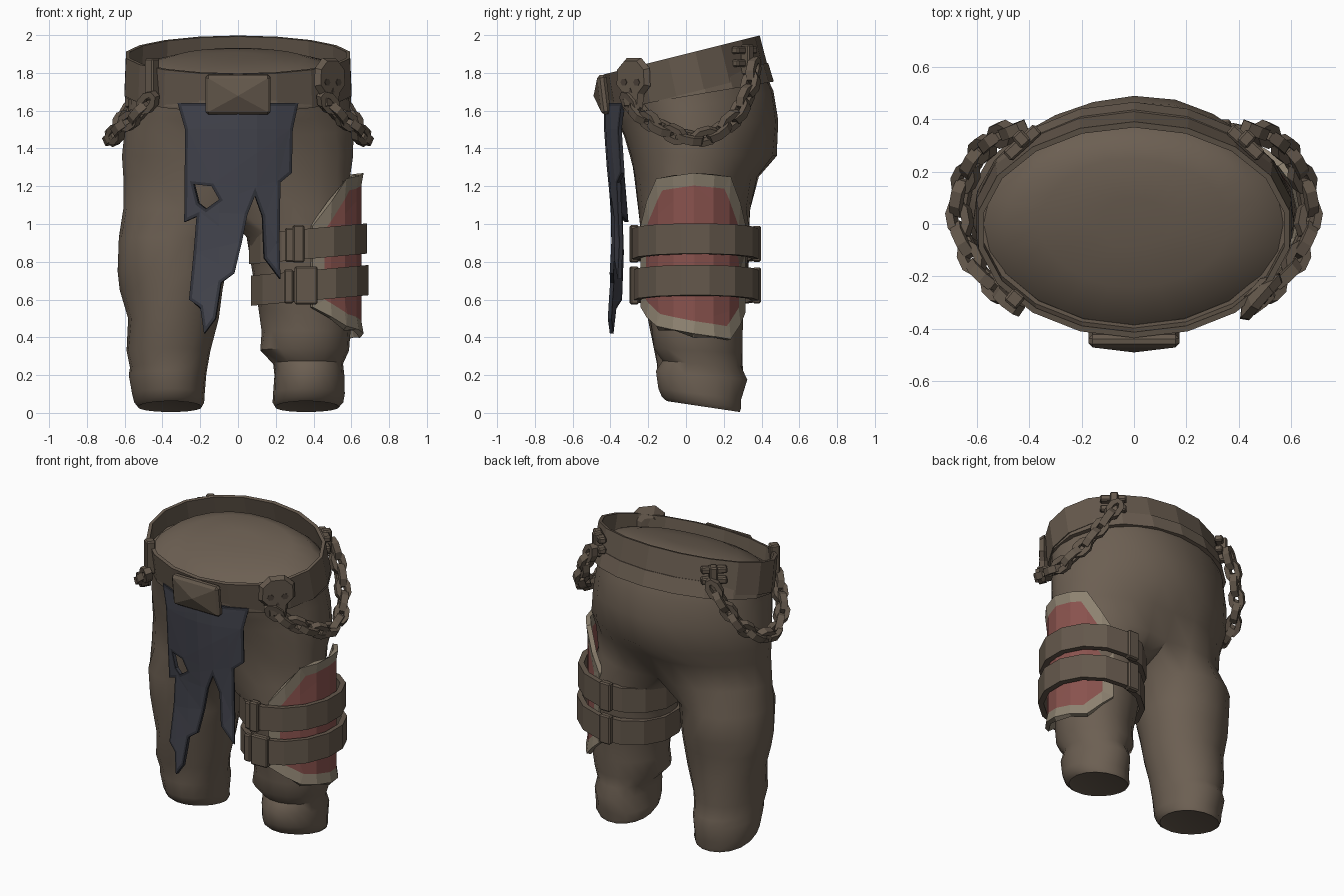
import bpy, bmesh, math
from mathutils import Vector, Matrix

if "Cube" in bpy.data.objects:
    bpy.data.objects.remove(bpy.data.objects["Cube"])

def mat(name, r, g, b):
    m = bpy.data.materials.new(name)
    m.diffuse_color = (r, g, b, 1)
    m.use_nodes = True
    m.node_tree.nodes["Principled BSDF"].inputs["Base Color"].default_value = m.diffuse_color
    return m

CLOTH = mat("brown cloth", .150, .115, .085)
LEATHER = mat("brown leather", .128, .098, .072)
DARK = mat("dark leather", .07, .052, .04)
BLUE = mat("slate cloth", .056, .058, .075)
HEM = mat("dark slate hem", .032, .034, .044)
RED = mat("faded red", .25, .085, .075)
BONE = mat("bone trim", .27, .225, .165)

def finish(name, bm, mats, smooth=None, recalc=True):
    if recalc:
        bmesh.ops.recalc_face_normals(bm, faces=bm.faces[:])
    me = bpy.data.meshes.new(name)
    bm.to_mesh(me)
    bm.free()
    for m in mats:
        me.materials.append(m)
    if smooth:
        me.shade_smooth()
        me.set_sharp_from_angle(angle=math.radians(smooth))
    ob = bpy.data.objects.new(name, me)
    bpy.context.collection.objects.link(ob)
    return ob

def bridge(bm, a, b):
    for i in range(len(a)):
        j = (i + 1) % len(a)
        bm.faces.new((a[i], a[j], b[j], b[i]))

# Closed strap: elliptical ring with a rectangular section; tilt = (dz/dx, dz/dy)
def band(name, cx, cy, rx, ry, z, h, t, tilt, m, n=18, flare=0.0, skew=0.0):
    bm = bmesh.new()
    loops = []
    for d, dz in ((flare, -h / 2), (0, h / 2), (-t, h / 2), (flare - t, -h / 2)):
        ring = []
        for i in range(n):
            a = 2 * math.pi * (i + .5) / n
            x, y = (rx + d) * math.cos(a), (ry + d) * math.sin(a)
            ring.append(bm.verts.new((cx + x, cy + y - skew * dz,
                                      z + dz + tilt[0] * x + tilt[1] * y)))
        loops.append(ring)
    for i in range(4):
        bridge(bm, loops[i], loops[(i + 1) % 4])
    return finish(name, bm, [m])

# Beveled block, turned about z; front face (-y) may rise to a point
def block(name, loc, size, m, rot=0, tip=0, lean=0, bevel=.008):
    bm = bmesh.new()
    bmesh.ops.create_cube(bm, size=1)
    bmesh.ops.scale(bm, vec=size, verts=bm.verts[:])
    bmesh.ops.bevel(bm, geom=bm.edges[:], offset=bevel, segments=1, affect='EDGES')
    if tip:
        bm.normal_update()
        f = min(bm.faces, key=lambda f: f.calc_center_median().y)
        bmesh.ops.poke(bm, faces=[f], offset=tip)
    M = Matrix.Translation(loc) @ Matrix.Rotation(rot, 4, 'Z') @ Matrix.Rotation(lean, 4, 'X')
    bmesh.ops.transform(bm, matrix=M, verts=bm.verts[:])
    return finish(name, bm, [m])

# Flat cut-out with a border strip, bent into place by warp(u, depth, v)
def sheet(name, outline, hole, rim, depth, thick, mats, warp, cuts=()):
    bm = bmesh.new()
    for loop in (outline, hole):
        vs = [bm.verts.new((u, 0, v)) for u, v in loop]
        for i in range(len(vs)):
            bm.edges.new((vs[i], vs[(i + 1) % len(vs)]))
    bmesh.ops.triangle_fill(bm, use_beauty=True, edges=bm.edges[:], normal=(0, -1, 0))
    bm.normal_update()
    for f in bm.faces:
        if f.normal.y > 0:
            f.normal_flip()
    if rim:
        r = bmesh.ops.inset_region(bm, faces=bm.faces[:], thickness=rim, depth=depth,
                                   use_boundary=True, use_even_offset=True)
        for f in r['faces']:
            f.material_index = 1
    for c in cuts:
        bmesh.ops.bisect_plane(bm, geom=bm.verts[:] + bm.edges[:] + bm.faces[:],
                               plane_co=(c, 0, 0), plane_no=(1, 0, 0))
    for v in bm.verts:
        v.co = warp(*v.co)
    bm.normal_update()
    ob = finish(name, bm, mats, recalc=False)
    s = ob.modifiers.new("thickness", 'SOLIDIFY')
    s.thickness, s.offset = thick, -1
    s.material_offset_rim = 1 if rim else 0
    return ob

# Trousers: domed waist cap, pelvis rings, then a split into two legs
N, H = 24, 12
bm = bmesh.new()
def pelvis(z, tilt, rx, front, back, cleft=0):
    ring = []
    for i in range(N):
        a = math.radians(-90 + 15 * i)
        x, s = rx * math.cos(a), math.sin(a)
        y = (back if s > 0 else -front) * s
        y *= 1 - cleft * math.exp(-(x / .13) ** 2)
        k = 1 + .012 * math.sin(5 * a + 9 * z)
        ring.append(bm.verts.new((x * k, y * k, z + tilt * y)))
    return ring

rings = [pelvis(*p) for p in (
    (1.885, .22, .14, -.09, .10), (1.872, .24, .36, -.24, .25), (1.835, .24, .50, -.345, .325),
    (1.775, .24, .575, -.405, .385), (1.69, .25, .58, -.39, .425),
    (1.61, .2, .588, -.36, .465), (1.5, .1, .605, -.33, .485), (1.36, 0, .612, -.30, .475),
    (1.25, 0, .60, -.285, .40, .06), (1.08, 0, .605, -.27, .365, .15))]
bm.faces.new(rings[0])
for a, b in zip(rings, rings[1:]):
    bridge(bm, a, b)
base = rings[-1]
yf, yb = base[0].co.y, base[H].co.y
crotch = [bm.verts.new((0, yb + (yf - yb) * j / 6, 1.08 - .10 * math.sin(math.pi * j / 6)))
          for j in range(1, 6)]
LEFT = ((.93, .335, .05, .285, .29), (.75, .35, .05, .28, .27), (.55, .36, .06, .25, .25),
        (.43, .365, .06, .235, .24), (.33, .355, .06, .235, .235), (.26, .37, .08, .185, .21),
        (.2, .375, .08, .185, .245), (.1, .372, .075, .19, .222), (.055, .368, .085, .187, .212),
        (.033, .365, .095, .17, .195))
RIGHT = ((.93, .335, .05, .30, .29), (.75, .345, .05, .287, .28), (.65, .35, .05, .272, .265),
         (.5, .345, .05, .24, .25), (.33, .37, .06, .222, .235), (.24, .365, .07, .205, .23),
         (.2, .37, .08, .205, .24), (.1, .365, .075, .192, .222), (.055, .362, .085, .185, .212),
         (.033, .36, .095, .17, .195))
for s, sections in ((1, LEFT), (-1, RIGHT)):
    prev = [base[(s * k) % N] for k in range(H + 1)] + crotch
    for z, cx, cy, rx, ry in sections:
        ring = []
        for k in range(18):
            d = -125 + 250 * k / 12 if k <= 12 else 125 + 110 * (k - 12) / 6
            a = math.radians(d)
            w = 1 + .02 * math.sin(3 * a + 11 * z)
            y = ry * math.sin(a) * w
            ring.append(bm.verts.new((s * (cx + rx * math.cos(a) * w), cy + y,
                                      z - .16 * y * max(0, 1 - z / .5))))
        bridge(bm, prev, ring)
        prev = ring
    # hem turned in under the leg
    c = sum((v.co for v in prev), Vector()) / 18
    inner = [bm.verts.new(c + (v.co - c) * .85 + Vector((0, 0, .008))) for v in prev]
    bridge(bm, prev, inner)
    bm.faces.new(inner)
finish("trousers", bm, [CLOTH], smooth=40)

# Belt, waistband showing below it at the back, and pointed buckle
band("belt", 0, 0, .602, .412, 1.795, .20, .022, (0, .25), LEATHER, 18, .008, .22)
band("waistband", 0, .02, .595, .425, 1.73, .10, .03, (0, .17), CLOTH, 18, .010, .2)
block("belt_buckle", (0, -.435, 1.685), (.345, .05, .21), LEATHER, tip=.03, lean=.12, bevel=.015)

# Torn hanging cloth with one hole
tear = [(-.32, 1.64), (-.28, 1.5), (-.285, 1.01), (-.22, 1.04), (-.235, .85), (-.26, .60), (-.20, .56),
        (-.18, .42), (-.12, .5), (-.09, .69), (-.02, .74), (.02, .9), (.05, 1.05), (.09, 1.15),
        (.13, 1.04), (.14, .82), (.225, .71), (.22, .9), (.225, 1.22), (.285, 1.27), (.29, 1.5), (.32, 1.64)]
hole = [(-.235, 1.21), (-.14, 1.2), (-.10, 1.13), (-.17, 1.08), (-.21, 1.11)]
sheet("hanging_cloth", tear, hole, .015, 0, .02, [BLUE, HEM],
      lambda u, d, v: Vector((u, -.415 + .9 * u * u + d - .02 * math.sin(5 * v), v)),
      (-.2, -.1, 0, .1, .2))

# Thigh guard wrapped round the outer side of one leg
def wrap(u, d, v):
    a = u / .3
    return Vector((.34 + (.325 - d) * math.cos(a), .04 + (.285 - d) * math.sin(a), v))
guard = [(-.42, .99), (-.23, 1.24), (0, 1.27), (.23, 1.25), (.39, 1.0),
         (.39, .53), (.23, .39), (0, .42), (-.23, .46), (-.42, .56)]
sheet("thigh_guard", guard, [], .066, -.012, .03, [RED, BONE], wrap,
      (-.32, -.23, -.12, 0, .12, .23, .32))

# Two straps holding the guard, each with a front buckle and a rear clasp
for i, (z, cx, bx, bw) in enumerate(((.895, .37, .32, .11), (.675, .38, .36, .22))):
    band("thigh_strap_%d" % i, cx, .05, .32, .335, z, .16, .035, (.09, 0), LEATHER, 14)
    block("strap_buckle_%d" % i, (bx, -.275, z), (bw * .55, .045, .20), LEATHER, rot=.05)
    block("strap_loop_%d" % i, (bx - bw * .42, -.27, z - .005), (.05, .04, .18), LEATHER)
    block("strap_clasp_%d" % i, (.33, .375, z), (.08, .045, .19), LEATHER)

# Skull ornament on the belt
def skull_warp(u, d, v):
    c, s = math.cos(.85), math.sin(.85)
    return Vector((.48 + c * u - s * d, -.275 + s * u + c * d, 1.74 + v))
half = [(.05, .14), (.11, .085), (.115, -.01), (.07, -.055), (.06, -.13)]
skull = half + [(-u, v) for u, v in reversed(half)]
sheet("skull_ornament", skull, [], .018, .03, .08, [LEATHER, LEATHER], skull_warp)
for s in (-1, 1):
    eye = [(s * .045 + .022 * math.cos(k * math.pi / 3), .01 + .02 * math.sin(k * math.pi / 3))
           for k in range(6)]
    sheet("skull_eye", eye, [], 0, 0, .006, [DARK], lambda u, d, v: skull_warp(u, d - .033, v))
sheet("skull_nose", [(-.012, -.045), (.012, -.045), (0, -.02)], [], 0, 0, .006, [DARK],
      lambda u, d, v: skull_warp(u, d - .033, v))

# Hanging chains on both hips
path = [Vector(p) for p in ((.455, -.315, 1.67), (.53, -.24, 1.58), (.60, -.17, 1.53), (.65, -.06, 1.475),
        (.67, .05, 1.45), (.65, .16, 1.48), (.595, .27, 1.57), (.52, .335, 1.71), (.44, .365, 1.85))]
def along(t):
    for a, b in zip(path, path[1:]):
        L = (b - a).length
        if t <= L:
            break
        t -= L
    return a + (b - a) * (t / L), (b - a).normalized()
total = sum((b - a).length for a, b in zip(path, path[1:]))
COUNT = 13
for s, side in ((1, "left"), (-1, "right")):
    bm = bmesh.new()
    for i in range(COUNT):
        p, t = along(total * (i + .5) / COUNT)
        out = Vector((p.x, p.y, 0)).normalized()
        n = t.cross(out).normalized()
        n = Matrix.Rotation(math.radians(25 + 90 * (i % 2)), 3, t) @ n
        b = t.cross(n)
        loops = []
        for k in range(8):
            a = math.pi * (k + .5) / 4
            ring = []
            for dr, db in ((.016, .022), (.016, -.022), (-.018, -.022), (-.018, .022)):
                q = p + t * (.062 + dr) * math.cos(a) + n * (.034 + dr) * math.sin(a) + b * db
                ring.append(bm.verts.new((s * q.x, q.y, q.z)))
            loops.append(ring)
        for k in range(8):
            bridge(bm, loops[k], loops[(k + 1) % 8])
    finish(side + "_chain", bm, [LEATHER])
    # rear hook plate: upright with two crossbars
    turn = math.radians(180 - s * 42)
    block(side + "_hook", (s * .43, .325, 1.87), (.05, .06, .16), LEATHER, rot=turn)
    for dz in (-.03, .04):
        block(side + "_hook_bar", (s * .425, .31, 1.88 + dz), (.16, .05, .04), LEATHER, rot=turn)
block("front_chain_loop", (-.455, -.285, 1.765), (.06, .06, .22), LEATHER, rot=-.7)
